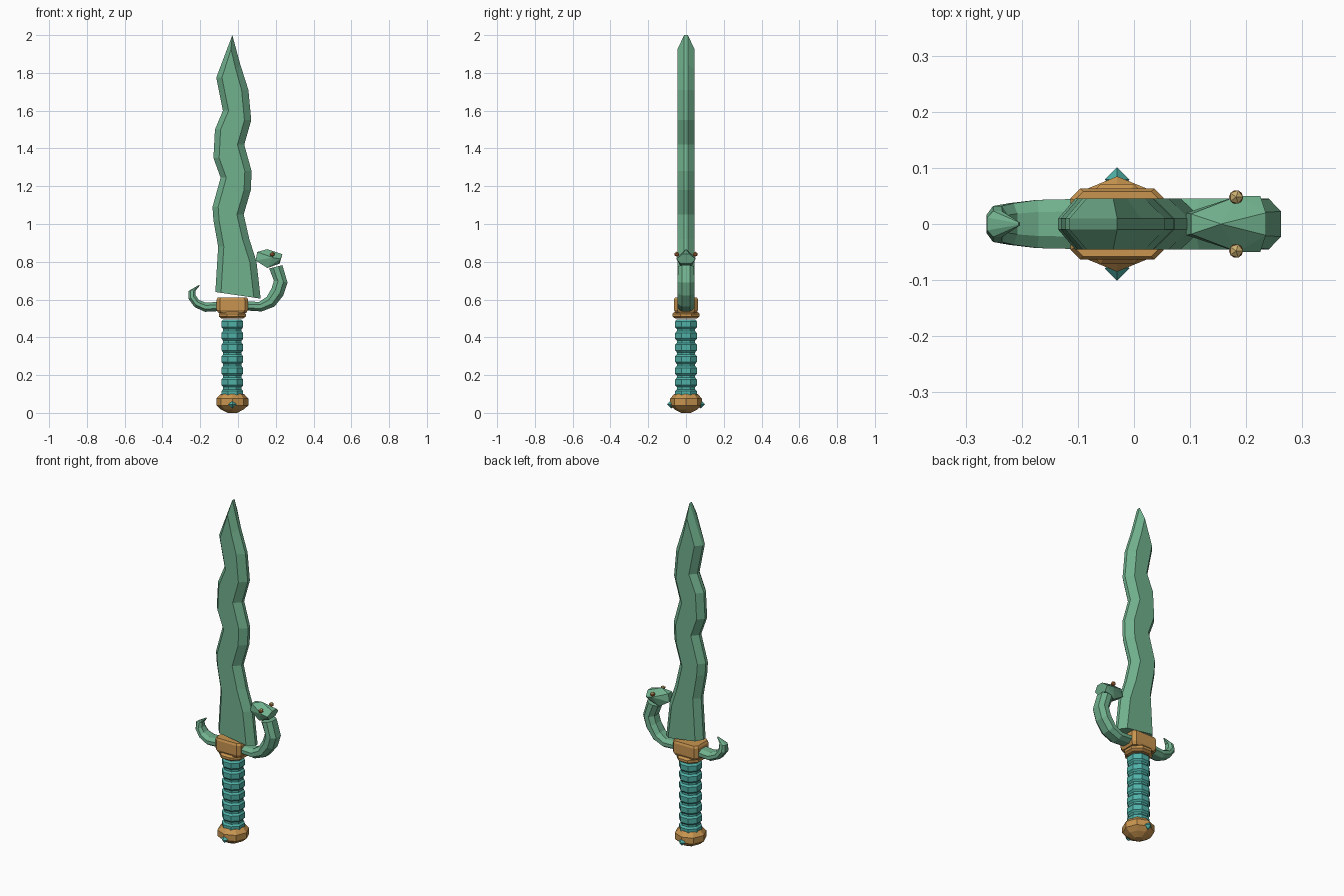
import bpy, bmesh
from math import sin, cos, pi, radians
from mathutils import Vector

cube = bpy.data.objects.get("Cube")
if cube:
    bpy.data.objects.remove(cube)

CX = -0.03  # handle axis


def material(name, rgb):
    m = bpy.data.materials.new(name)
    m.use_nodes = True
    m.diffuse_color = (*rgb, 1)
    m.node_tree.nodes["Principled BSDF"].inputs["Base Color"].default_value = (*rgb, 1)
    return m


green = material("jade_green", (0.165, 0.44, 0.27))
teal = material("teal", (0.08, 0.44, 0.39))
gold = material("gold", (0.58, 0.30, 0.08))
tan = material("pale_gold", (0.60, 0.43, 0.16))
orange = material("orange", (0.52, 0.17, 0.05))


def finish(name, bm, *mats):
    bmesh.ops.recalc_face_normals(bm, faces=bm.faces)
    me = bpy.data.meshes.new(name)
    bm.to_mesh(me)
    bm.free()
    for m in mats:
        me.materials.append(m)
    ob = bpy.data.objects.new(name, me)
    bpy.context.collection.objects.link(ob)
    return ob


def loft(name, rings, mat):
    """Skin a list of equal-length point rings and cap both ends."""
    bm = bmesh.new()
    loops = [[bm.verts.new(p) for p in ring] for ring in rings]
    n = len(loops[0])
    for a, b in zip(loops, loops[1:]):
        for i in range(n):
            j = (i + 1) % n
            bm.faces.new((a[i], a[j], b[j], b[i]))
    bm.faces.new(loops[0])
    bm.faces.new(loops[-1])
    return finish(name, bm, mat)


def turned(name, profile, mat, phase):
    """Eight-sided turned part around the handle axis."""
    rings = [[(CX + r * cos(phase + i * pi / 4), r * sin(phase + i * pi / 4), z)
              for i in range(8)] for r, z in profile]
    return loft(name, rings, mat)


# Wavy blade: outline with bevelled borders around a flat face on each side
LEFT = [(-.115, 1.775), (-.08, 1.60), (-.122, 1.50), (-.13, 1.35), (-.092, 1.245),
        (-.135, 1.09), (-.13, 1.02), (-.105, .88), (-.12, .64)]
RIGHT = [(.12, .605), (.098, .80), (.06, .92), (.03, 1.05), (.068, 1.18),
         (.072, 1.28), (.033, 1.42), (.07, 1.55), (.055, 1.71), (.012, 1.845)]
outer = [(-.03, 2.0)] + LEFT + RIGHT
inner = [(-.037, 1.925)] + [(x + .03, z) for x, z in LEFT] + [(x - .036, z) for x, z in RIGHT]
inner[-1] = (-.012, 1.82)
# keep the inset base corners on the slanted base line
inner[len(LEFT)] = (-.09, .6356)
inner[len(LEFT) + 1] = (.084, .6102)
loft("blade", [[(x, y, z) for x, z in pts] for pts, y in
               ((inner, -.045), (outer, -.01), (outer, .01), (inner, .045))], green)

# Handle
FLAT, POINT = pi / 8, 0
turned("pommel", [(.025, 0), (.06, .018), (.085, .04), (.085, .075), (.062, .10)], gold, POINT)
grip = []
for k in range(7):
    z = .075 + k * .0615
    grip += [(.053, z), (.0625, z + .01), (.0625, z + .04), (.053, z + .05)]
turned("grip", grip, teal, FLAT)
turned("collar", [(.062, .50), (.077, .51), (.077, .524), (.066, .535)], gold, FLAT)

# Guard block with clipped corners
corners = [(.083, .046), (.066, .063), (-.066, .063), (-.083, .046),
           (-.083, -.046), (-.066, -.063), (.066, -.063), (.083, -.046)]
loft("guard_block", [[(CX + x * s, y * s, z) for x, y in corners]
                     for s, z in ((.88, .528), (1, .545), (1, .60), (.92, .612))], gold)


def arm(name, stations):
    """Curved eight-sided arm from outer point, inner point and half width."""
    rings = []
    for ox, oz, ix, iz, w in stations:
        o, i = Vector((ox, 0, oz)), Vector((ix, 0, iz))
        section = [(0, .5), (.3, 1), (.7, 1), (1, .5), (1, -.5), (.7, -1), (.3, -1), (0, -.5)]
        rings.append([o.lerp(i, t) + Vector((0, s * w, 0)) for t, s in section])
    return loft(name, rings, green)


arm("guard_tail", [(-.08, .54, -.08, .59, .045), (-.175, .535, -.17, .583, .043),
                   (-.23, .56, -.208, .598, .037), (-.263, .605, -.224, .622, .032),
                   (-.262, .645, -.224, .648, .023), (-.206, .678, -.203, .673, .003)])
arm("guard_neck", [(.0, .545, .0, .59, .045), (.125, .537, .112, .588, .045),
                   (.193, .563, .152, .614, .045), (.24, .622, .178, .66, .045),
                   (.262, .69, .19, .70, .045), (.235, .782, .165, .765, .042)])

# Serpent head
half = [(.093, .02, .807), (.102, .018, .852), (.155, .025, .767), (.185, .05, .822),
        (.225, .05, .815), (.235, .02, .84), (.22, .028, .79)]
bm = bmesh.new()
for x, y, z in half:
    bm.verts.new((x, y, z))
    bm.verts.new((x, -y, z))
bm.verts.new((.155, 0, .867))
bmesh.ops.convex_hull(bm, input=bm.verts)
finish("serpent_head", bm, green)

# Eyes and pommel gems, one per side
for side, label in ((-1, "front"), (1, "back")):
    bm = bmesh.new()
    bmesh.ops.create_icosphere(bm, subdivisions=1, radius=.014)
    bm.normal_update()
    for f in bm.faces:
        f.material_index = 0 if f.normal.z > .5 else 1
    eye = finish(label + "_eye", bm, tan, orange)
    eye.location = (.182, side * .048, .84)

    bm = bmesh.new()
    for axis in range(3):
        for s in (-1, 1):
            p = Vector((0, 0, 0))
            p[axis] = s * .022
            bm.verts.new(p)
    bmesh.ops.convex_hull(bm, input=bm.verts)
    gem = finish(label + "_gem", bm, teal)
    gem.location = (CX, side * .079, .045)
